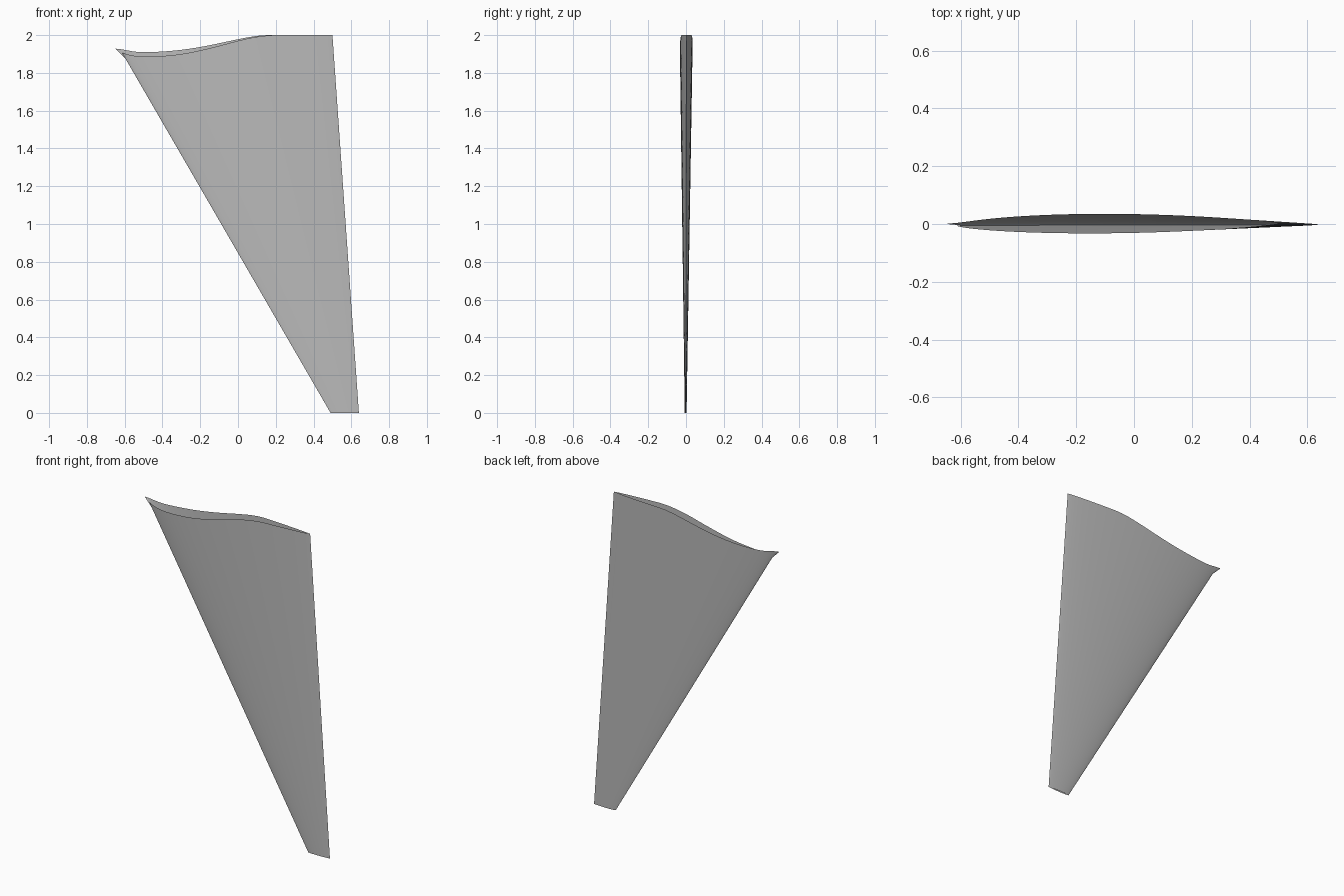
import bpy
import bmesh
import math

if "Cube" in bpy.data.objects:
    bpy.data.objects.remove(bpy.data.objects["Cube"], do_unlink=True)

CHORD_STEPS = 44
# Root trim curves (x, z) for the two walls
FRONT_TRIM = [(-0.7, 1.935), (-0.61, 1.905), (-0.53, 1.888), (-0.42, 1.888), (-0.28, 1.903),
              (-0.12, 1.938), (0, 1.97), (0.1, 1.991), (0.2, 2), (0.6, 2)]
BACK_TRIM = [(-0.7, 1.945), (-0.62, 1.927), (-0.53, 1.911), (-0.36, 1.916), (-0.2, 1.937),
             (0, 1.978), (0.08, 1.993), (0.16, 2), (0.6, 2)]


def smooth_curve(points, x):
    """Cubic interpolation through a short list of points."""
    last = len(points) - 1
    i = next((k for k in range(last) if x <= points[k + 1][0]), last - 1)

    def slope(k):
        a, b = points[max(k - 1, 0)], points[min(k + 1, last)]
        return 0 if k >= last - 1 else (b[1] - a[1]) / (b[0] - a[0])

    (x0, z0), (x1, z1) = points[i], points[i + 1]
    h = x1 - x0
    t = (x - x0) / h
    return ((1 + 2 * t) * (1 - t) ** 2 * z0 + t * (1 - t) ** 2 * h * slope(i)
            + t * t * (3 - 2 * t) * z1 + t * t * (t - 1) * h * slope(i + 1))


def wing_point(c, side, z):
    """Point at chord fraction c and height z on one wall of the tapered wing."""
    t = z / 2
    tip_x = 0.49 + 0.15 * c
    root_x = -0.668 + 1.168 * c
    scale = 0.14 + 0.86 * t
    half = 0.09 * c ** 0.6 * (1 - c) ** 0.8
    camber = 0.002 - 0.007 * (1 - c) ** 4
    y = scale * (side * half + camber) - 0.002 * (1 - t)
    return [tip_x + (root_x - tip_x) * t, y, z]


def trimmed_height(c, side):
    """Height where the ruling at c meets the trim curve."""
    z = 1.95
    for _ in range(12):
        x = wing_point(c, side, z)[0]
        z = smooth_curve(BACK_TRIM if side > 0 else FRONT_TRIM, x)
    return z


bm = bmesh.new()
for side in (-1, 1):
    columns = []
    for i in range(CHORD_STEPS + 1):
        c = (1 - math.cos(math.pi * i / CHORD_STEPS)) / 2
        top = trimmed_height(c, side)
        rows = [wing_point(c, side, z) for z in (0, 0.65, 1.3, 1.875, top)]
        # Small lip where the back wall runs past the leading edge
        if side > 0:
            lip = math.exp(-c / 0.012)
            rows[-1][0] -= 0.022 * lip
            rows[-1][1] += 0.005 * lip
        columns.append([bm.verts.new(p) for p in rows])
    for a, b in zip(columns, columns[1:]):
        for k in range(len(a) - 1):
            quad = [a[k], b[k], b[k + 1], a[k + 1]]
            bm.faces.new(quad if side < 0 else quad[::-1])
bmesh.ops.remove_doubles(bm, verts=bm.verts, dist=0.00002)

mesh = bpy.data.meshes.new("wing_skin")
bm.to_mesh(mesh)
bm.free()
wing = bpy.data.objects.new("wing_skin", mesh)
bpy.context.collection.objects.link(wing)

# Plain grey skin
grey = bpy.data.materials.new("plain_grey")
grey.use_nodes = True
colour = (0.5, 0.5, 0.5, 1)
grey.diffuse_color = colour
grey.node_tree.nodes["Principled BSDF"].inputs["Base Color"].default_value = colour
mesh.materials.append(grey)

bpy.context.view_layer.objects.active = wing
wing.select_set(True)
bpy.ops.object.shade_smooth_by_angle(angle=math.radians(40))
